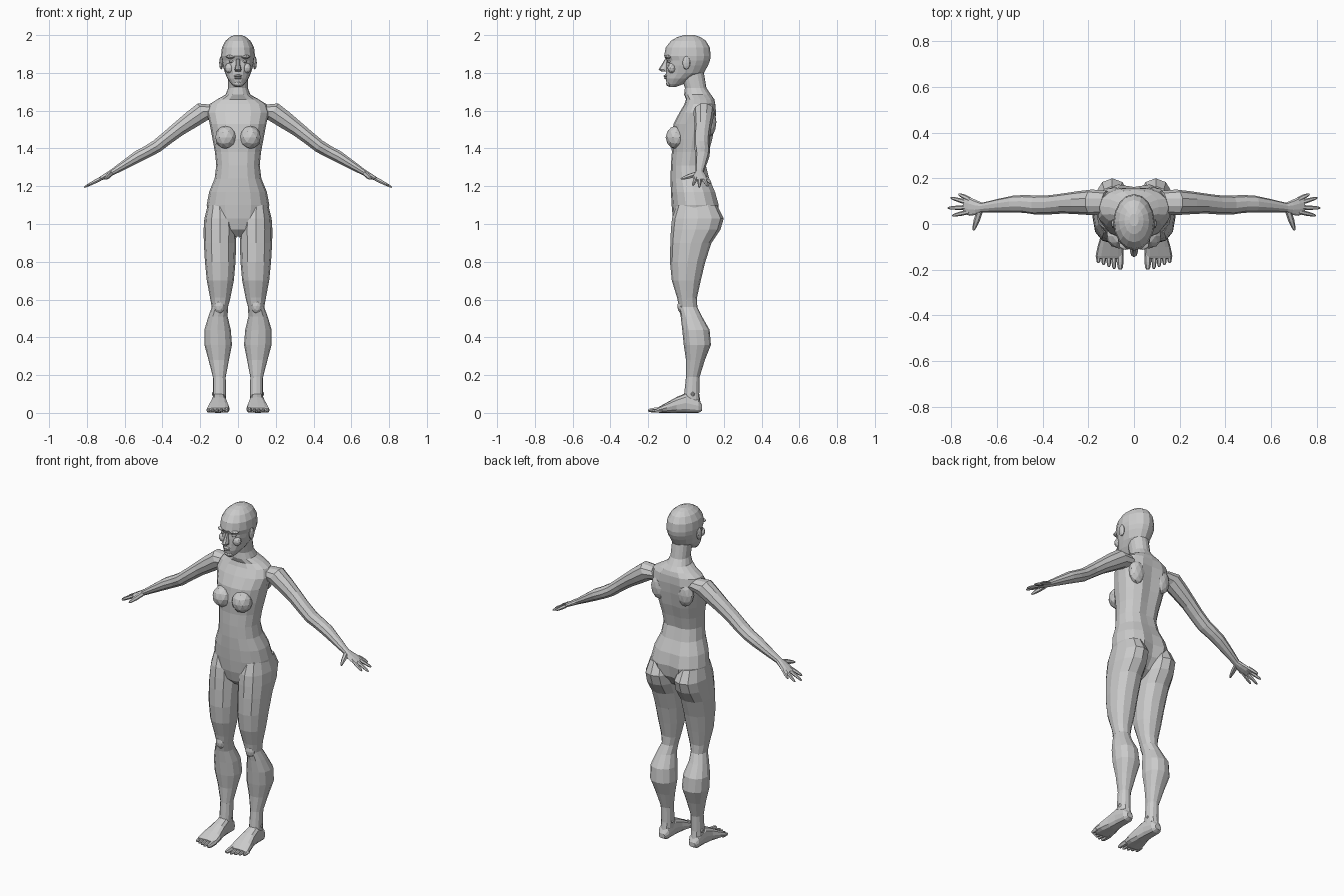
import bpy, bmesh
from math import cos, sin, tau
from mathutils import Vector as V


def oval(c, u, v, n=12, p=1.0):
    """Ring of points around c with half axes u and v; p below 1 squares it off."""
    pts = []
    for i in range(n):
        a, b = cos(tau * i / n), sin(tau * i / n)
        a = (abs(a) ** p) * (1 if a > 0 else -1)
        b = (abs(b) ** p) * (1 if b > 0 else -1)
        pts.append(V(c) + V(u) * a + V(v) * b)
    return pts


def finish(name, bm, mirror):
    bmesh.ops.recalc_face_normals(bm, faces=bm.faces)
    me = bpy.data.meshes.new(name)
    bm.to_mesh(me)
    bm.free()
    ob = bpy.data.objects.new(name, me)
    bpy.context.collection.objects.link(ob)
    if mirror:
        ob.modifiers.new("mirror", 'MIRROR').use_mirror_merge = False
    return ob


def loft(name, rings, mirror=False):
    bm = bmesh.new()
    vs = [[bm.verts.new(p) for p in r] for r in rings]
    n = len(vs[0])
    for a, b in zip(vs, vs[1:]):
        for i in range(n):
            j = (i + 1) % n
            bm.faces.new((a[i], a[j], b[j], b[i]))
    bm.faces.new(vs[0])
    bm.faces.new(vs[-1])
    return finish(name, bm, mirror)


def level(z, x0, x1, yf, yb, n=12, p=0.9):
    """Horizontal ring between x0..x1 and yf..yb."""
    return oval(((x0 + x1) / 2, (yf + yb) / 2, z), ((x1 - x0) / 2, 0, 0),
                (0, (yb - yf) / 2, 0), n, p)


def blob(name, c, r, mirror=True, sub=2):
    bm = bmesh.new()
    bmesh.ops.create_icosphere(bm, subdivisions=sub, radius=1)
    for v in bm.verts:
        v.co = V((v.co.x * r[0] + c[0], v.co.y * r[1] + c[1], v.co.z * r[2] + c[2]))
    return finish(name, bm, mirror)


def digit(name, a, b, r, r_end):
    """Tapered finger or toe from a to b."""
    a, b = V(a), V(b)
    d = (b - a).normalized()
    u = d.cross(V((0, 0, 1))).normalized()
    w = u.cross(d)
    rings = [oval(a.lerp(b, t), u * s, w * s, 6)
             for t, s in ((0, r), (0.5, r * 0.95), (0.88, r_end), (1, r_end * 0.5))]
    return loft(name, rings, True)


# Torso and neck: z, half width, front y, back y, spine groove
torso = [(.935, .025, -.02, .06, 0), (.97, .09, -.055, .12, .01), (1.03, .15, -.07, .17, .02),
         (1.10, .166, -.076, .182, .02), (1.17, .153, -.08, .162, .01), (1.24, .124, -.082, .13, .008),
         (1.31, .115, -.08, .112, .01), (1.38, .122, -.075, .127, .012), (1.45, .135, -.078, .147, .014),
         (1.53, .15, -.066, .162, .016), (1.59, .165, -.035, .166, .012), (1.635, .15, -.008, .16, .005),
         (1.66, .11, .0, .15, 0), (1.685, .066, -.01, .132, 0), (1.72, .052, -.006, .108, 0),
         (1.80, .052, -.03, .095, 0)]
rings = []
for z, w, yf, yb, g in torso:
    r = level(z, -w, w, yf, yb, 16)
    r[4].y -= g
    rings.append(r)
loft("torso", rings)
blob("breast", (.064, -.052, 1.458), (.058, .056, .062))
blob("shoulder_blade", (.085, .128, 1.54), (.052, .033, .075))

# Head: z, half width, front y, back y
head = [(1.725, .018, -.09, -.055), (1.742, .036, -.102, -.01), (1.77, .056, -.108, .04),
        (1.80, .069, -.107, .095), (1.84, .082, -.106, .117), (1.865, .087, -.104, .127),
        (1.89, .09, -.116, .131), (1.935, .085, -.107, .126), (1.97, .066, -.08, .105),
        (1.99, .042, -.045, .075), (2.0, .02, -.01, .045)]
loft("head", [level(z, -w, w, f, b, 16, 1) for z, w, f, b in head])

# Face
nose = [(1.873, .009, -.112), (1.845, .011, -.128), (1.818, .018, -.146), (1.808, .015, -.13)]
loft("nose", [level(z, -w, w, f, -.09, 8, 1) for z, w, f in nose])
blob("upper_lip", (0, -.106, 1.784), (.022, .014, .007), False)
blob("lower_lip", (0, -.105, 1.773), (.019, .013, .007), False)
blob("chin", (0, -.088, 1.743), (.026, .018, .016), False)
blob("brow", (.036, -.093, 1.885), (.03, .02, .01))
blob("eye", (.034, -.087, 1.861), (.015, .014, .009))
blob("cheek", (.045, -.075, 1.825), (.026, .023, .028))
blob("ear", (.089, .002, 1.853), (.011, .021, .036))

# Leg: z, inner x, outer x, front y, back y
leg = [(1.10, .035, .16, -.05, .165), (1.03, .012, .178, -.074, .2), (.97, .008, .182, -.08, .182),
       (.90, .01, .181, -.083, .135), (.80, .013, .175, -.085, .102), (.70, .022, .165, -.075, .078),
       (.61, .04, .148, -.047, .058), (.56, .053, .139, -.038, .06), (.51, .055, .157, -.028, .085),
       (.44, .038, .178, -.02, .125), (.36, .032, .178, -.012, .132), (.28, .048, .156, .0, .1),
       (.19, .065, .133, .0, .072), (.10, .064, .133, -.01, .07), (.045, .066, .132, -.02, .078)]
loft("leg", [level(*r) for r in leg], True)
blob("kneecap", (.098, -.022, .565), (.03, .024, .04))
blob("ankle_bone", (.1, .035, .1), (.04, .018, .02))

# Foot: y, inner x, outer x, bottom z, top z
foot = [(.086, .08, .12, .012, .04), (.065, .066, .134, .0, .075), (.0, .062, .138, .0, .105),
        (-.05, .056, .145, .0, .084), (-.10, .046, .16, .0, .056), (-.14, .045, .168, .0, .034),
        (-.152, .05, .164, .003, .026)]
loft("foot", [oval(((a + b) / 2, y, (lo + hi) / 2), ((b - a) / 2, 0, 0), (0, 0, (hi - lo) / 2), 12, .75)
              for y, a, b, lo, hi in foot], True)
digit("big_toe", (.061, -.13, .016), (.06, -.2, .013), .016, .011)
for i in range(4):
    digit("toe", (.089 + .022 * i, -.125, .014), (.087 + .023 * i, -.197 + .009 * i, .01), .0115, .008)

# Arm and palm: x, y, z, half depth, half thickness
arm = [(.12, .095, 1.6, .05, .04), (.185, .095, 1.595, .056, .054), (.25, .093, 1.55, .05, .049),
       (.31, .09, 1.507, .044, .042), (.37, .084, 1.46, .042, .038), (.43, .083, 1.412, .042, .036),
       (.48, .088, 1.383, .039, .034), (.53, .087, 1.357, .037, .033), (.60, .08, 1.314, .029, .025),
       (.665, .072, 1.274, .021, .017), (.69, .072, 1.26, .032, .015), (.72, .077, 1.244, .041, .012),
       (.745, .083, 1.231, .036, .008)]
loft("arm", [oval((x, y, z), (0, d, 0), (.547 * t, 0, .837 * t), 10) for x, y, z, d, t in arm], True)

# Fingers: base y, tip x, y, z
for by, x, y, z in ((.108, .768, .131, 1.215), (.091, .802, .115, 1.2),
                    (.073, .815, .07, 1.194), (.054, .795, .037, 1.205)):
    digit("finger", (.72, by, 1.244), (x, y, z), .0105, .007)
digit("thumb", (.675, .058, 1.266), (.703, -.027, 1.238), .014, .008)
